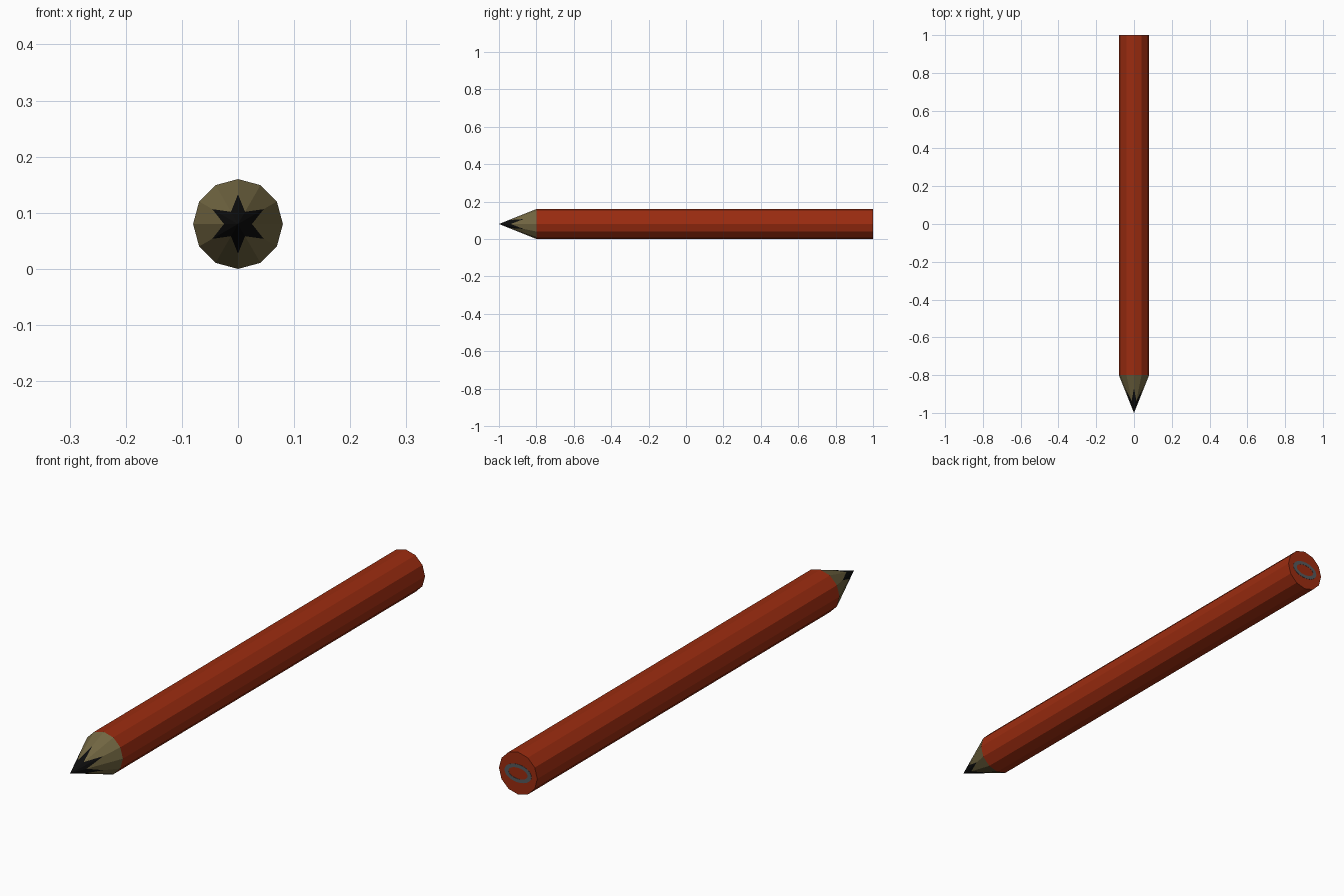
import bpy, bmesh
from math import cos, sin, pi

if "Cube" in bpy.data.objects:
    bpy.data.objects.remove(bpy.data.objects["Cube"])

SIDES, R, ZC = 12, 0.08, 0.08
TIP_Y, SHOULDER_Y, END_Y = -1.0, -0.8, 1.0


def material(name, rgb):
    m = bpy.data.materials.new(name)
    m.diffuse_color = (*rgb, 1)
    m.use_nodes = True
    m.node_tree.nodes["Principled BSDF"].inputs["Base Color"].default_value = m.diffuse_color
    return m


def make(name, mat, build):
    bm = bmesh.new()
    build(bm)
    bmesh.ops.recalc_face_normals(bm, faces=bm.faces)
    me = bpy.data.meshes.new(name)
    bm.to_mesh(me)
    bm.free()
    me.materials.append(mat)
    ob = bpy.data.objects.new(name, me)
    bpy.context.collection.objects.link(ob)
    return ob


def ring(bm, n, rx, rz, y):
    return [bm.verts.new((rx * cos(2 * pi * i / n), y, ZC + rz * sin(2 * pi * i / n)))
            for i in range(n)]


def star_ring(bm):
    # points alternate near and far along the cone edges, giving a zigzag
    verts = []
    for i in range(SIDES):
        r = 0.053 if i % 2 else 0.025
        a = 2 * pi * i / SIDES
        y = TIP_Y + (SHOULDER_Y - TIP_Y) * r / R
        verts.append(bm.verts.new((r * cos(a), y, ZC + r * sin(a))))
    return verts


def bridge(bm, a, b):
    n = len(a)
    for i in range(n):
        j = (i + 1) % n
        bm.faces.new((a[i], a[j], b[j], b[i]))


def body(bm):
    a, b = ring(bm, SIDES, R, R, SHOULDER_Y), ring(bm, SIDES, R, R, END_Y)
    bridge(bm, a, b)
    bm.faces.new(b)


def wood(bm):
    bridge(bm, star_ring(bm), ring(bm, SIDES, R, R, SHOULDER_Y))


def lead(bm):
    star, tip = star_ring(bm), bm.verts.new((0, TIP_Y, ZC))
    for i in range(SIDES):
        bm.faces.new((star[i], star[(i + 1) % SIDES], tip))


def end_ring(bm):
    # thin oval band lying on the back end
    y0, y1 = END_Y - 0.002, END_Y + 0.001
    loops = [ring(bm, 32, rx, rz, y) for rx, rz, y in
             ((0.056, 0.034, y0), (0.056, 0.034, y1), (0.040, 0.021, y1), (0.040, 0.021, y0))]
    for k in range(4):
        bridge(bm, loops[k], loops[(k + 1) % 4])


make("painted_body", material("red_paint", (0.33, 0.025, 0.005)), body)
make("wood_cone", material("bare_wood", (0.17, 0.135, 0.055)), wood)
make("lead_point", material("black_lead", (0.004, 0.004, 0.004)), lead)
make("end_oval", material("grey_mark", (0.09, 0.10, 0.11)), end_ring)
